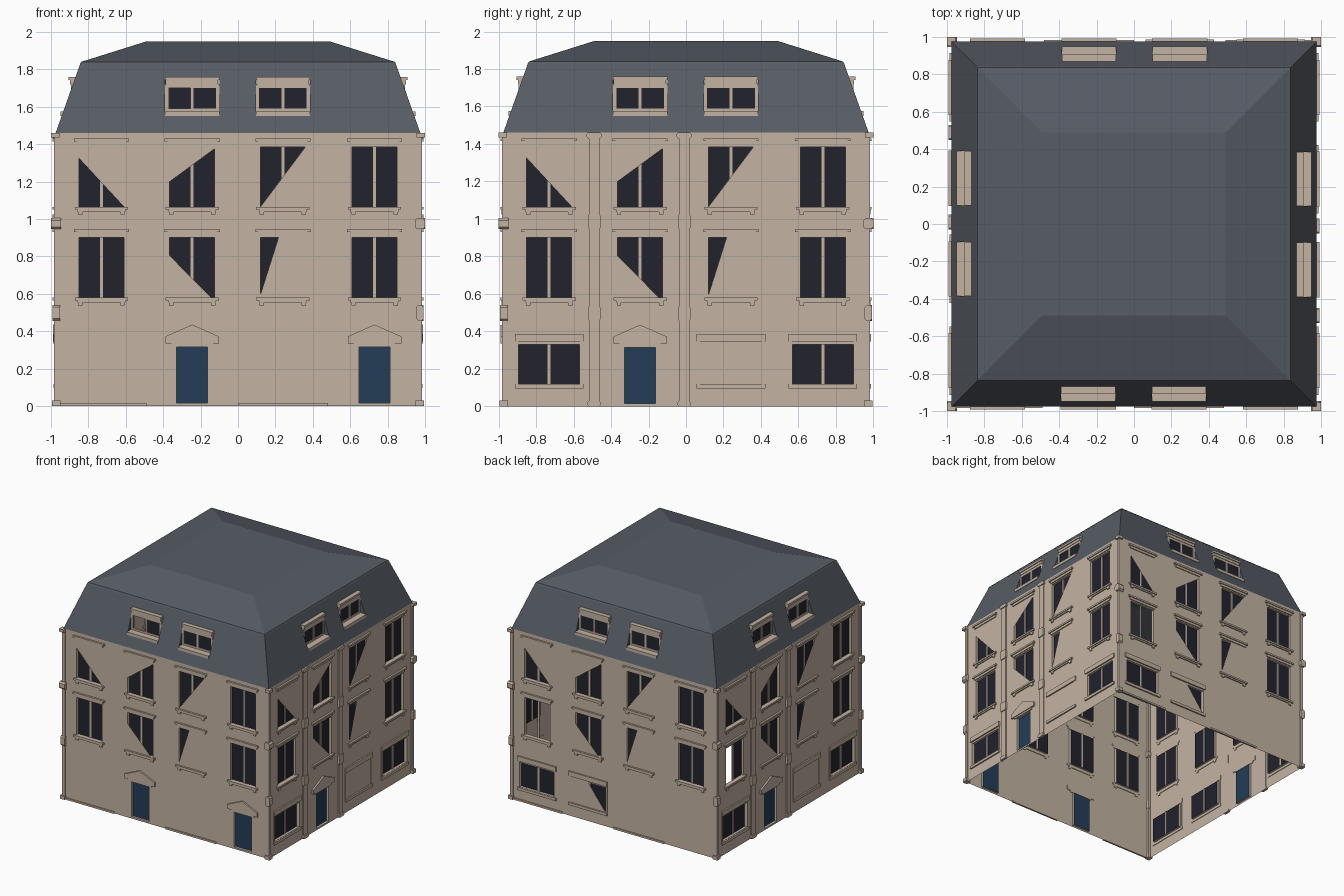
import bpy, bmesh, math
from mathutils import Matrix

if "Cube" in bpy.data.objects:
    bpy.data.objects.remove(bpy.data.objects["Cube"])

W = 0.975                      # wall distance from centre
EAVE, KNEE, TOP = 1.46, 1.84, 1.95
COLS = [-0.73, -0.245, 0.24, 0.73]


def material(name, rgb):
    m = bpy.data.materials.new(name)
    m.diffuse_color = (*rgb, 1)
    m.use_nodes = True
    m.node_tree.nodes["Principled BSDF"].inputs["Base Color"].default_value = m.diffuse_color
    return m


STONE = material("tan_stone", (0.55, 0.45, 0.36))
SLATE = material("grey_slate", (0.095, 0.108, 0.13))
GLASS = material("dark_glass", (0.016, 0.016, 0.027))
BLUE = material("blue_door", (0.017, 0.047, 0.095))

parts = {}


def part(name, mat):
    if name not in parts:
        parts[name] = (bmesh.new(), mat)
    return parts[name][0]


# side k: 0 front, 1 right, 2 back, 3 left; u runs left to right, d outward
def place(k, u, d, z):
    return Matrix.Rotation(k * math.pi / 2, 4, 'Z') @ Matrix.Translation((u, -d, z)).to_translation()


def face(bm, k, pts):
    return bm.faces.new([bm.verts.new(place(k, *p)) for p in pts])


def prism(bm, k, poly, d0, d1):
    """Outline in (u, z), counter-clockwise from outside, between two depths."""
    front = [bm.verts.new(place(k, u, d1, z)) for u, z in poly]
    back = [bm.verts.new(place(k, u, d0, z)) for u, z in poly]
    bm.faces.new(front)
    bm.faces.new(back[::-1])
    n = len(poly)
    for i in range(n):
        j = (i + 1) % n
        bm.faces.new((front[i], back[i], back[j], front[j]))


def box(bm, k, u0, u1, z0, z1, d0, d1):
    prism(bm, k, [(u0, z0), (u1, z0), (u1, z1), (u0, z1)], d0, d1)


def block(bm, k, u, w, z0, z1, d0, d1, c=0.012):
    """Box with chamfered corners, used for bands on the pilasters."""
    a, b = u - w / 2, u + w / 2
    prism(bm, k, [(a + c, z0), (b - c, z0), (b, z0 + c), (b, z1 - c),
                  (b - c, z1), (a + c, z1), (a, z1 - c), (a, z0 + c)], d0, d1)


def sheet(bm, k, z0, z1, half, holes):
    """Flat or sloped sheet with rectangular holes; half(z) is its depth and half width."""
    us = sorted({-9, 9} | {h[0] for h in holes} | {h[1] for h in holes})
    zs = sorted({z0, z1} | {h[2] for h in holes} | {h[3] for h in holes})
    for a, b in zip(us, us[1:]):
        for c, d in zip(zs, zs[1:]):
            um, zm = (a + b) / 2, (c + d) / 2
            if any(h[0] < um < h[1] and h[2] < zm < h[3] for h in holes):
                continue
            face(bm, k, [(max(-half(z), min(half(z), u)), half(z), z)
                         for u, z in ((a, c), (b, c), (b, d), (a, d))])


def opening(k, r, depth):
    """Reveal faces around a hole."""
    u0, u1, z0, z1 = r
    ring = [(u0, z0), (u1, z0), (u1, z1), (u0, z1)]
    for i in range(4):
        (a, b), (c, d) = ring[i], ring[(i + 1) % 4]
        face(part("window_reveals", STONE), k, [(a, W, b), (a, depth, b), (c, depth, d), (c, W, d)])


def panes(k, r, depth, skip=()):
    u0, u1, z0, z1 = r
    m = (u0 + u1) / 2
    for i, (a, b) in enumerate(((u0, m), (m, u1))):
        if i not in skip:
            face(part("window_panes", GLASS), k, [(a, depth, z0), (b, depth, z0), (b, depth, z1), (a, depth, z1)])
    box(part("mullions", STONE), k, m - 0.008, m + 0.008, z0, z1, depth - 0.004, depth + 0.006)


def cover(k, r, poly):
    """Wall piece closing part of a window hole, in 0..1 coordinates."""
    u0, u1, z0, z1 = r
    face(part("walls", STONE), k, [(u0 + (u1 - u0) * s, W, z0 + (z1 - z0) * t) for s, t in poly])


def window_trim(k, c, w, z0, z1):
    top, sill = part("lintels", STONE), part("sills", STONE)
    box(top, k, c - w / 2 + .015, c + w / 2 - .015, z1 + .01, z1 + .03, W - .005, W + .008)
    box(top, k, c - w / 2, c + w / 2, z1 + .03, z1 + .045, W - .005, W + .016)
    box(sill, k, c - w / 2 + .005, c + w / 2 - .005, z0 - .015, z0, W - .005, W + .016)
    box(sill, k, c - w / 2 + .02, c + w / 2 - .02, z0 - .027, z0 - .015, W - .005, W + .009)
    for s in (-1, 1):
        u = c + s * (w / 2 - .035)
        box(sill, k, u - .012, u + .012, z0 - .042, z0 - .027, W - .005, W + .009)


COVERS = {(1, 0): [(0, .81), (1, 0), (1, 1), (0, 1)],
          (1, 1): [(0, .42), (1, .97), (1, 1), (0, 1)],
          (1, 2): [(0, 0), (1, 0), (1, 1)],
          (0, 1): [(0, 0), (.92, 0), (0, .7)],
          (0, 2): [(0, .05), (0, 0), (1, 0), (1, 1), (.4, 1)]}
FULL = [(0, 0), (1, 0), (1, 1), (0, 1)]
# ground floor of each side: door columns, then wide window columns with covers
DOORS = {0: (1, 3), 1: (1,), 2: (), 3: (1,)}
WIDE = {0: {}, 1: {0: None, 2: FULL, 3: None},
        2: {0: None, 1: [(0, 0), (1, 0), (.5, 1), (0, 1)]}, 3: {0: None, 2: FULL, 3: None}}
MISSING = {(2, 0, 0): (0, 1), (3, 0, 0): (0,)}


def slope(z):
    return W - 0.135 * (z - EAVE) / (KNEE - EAVE)


for k in range(4):
    holes = []
    # upper windows
    for row, (z0, z1) in enumerate(((.58, .90), (1.065, 1.385))):
        for i, c in enumerate(COLS):
            r = (c - .12, c + .12, z0, z1)
            holes.append(r)
            opening(k, r, W - .022)
            panes(k, r, W - .022, MISSING.get((k, row, i), ()))
            window_trim(k, c, .295, z0, z1)
            if (row, i) in COVERS:
                cover(k, r, COVERS[row, i])
    # wide ground floor windows
    for i, closed in WIDE[k].items():
        c = COLS[i]
        r = (c - .163, c + .163, .12, .33)
        holes.append(r)
        opening(k, r, W - .022)
        panes(k, r, W - .022)
        frame = part("ground_window_frames", STONE)
        box(frame, k, c - .183, c + .183, .345, .385, W - .005, W + .012)
        box(frame, k, c - .183, c + .183, .095, .118, W - .005, W + .012)
        for s in (-1, 1):
            box(frame, k, c + s * .172 - .008, c + s * .172 + .008, .118, .345, W - .005, W + .004)
        if closed:
            cover(k, r, closed)
    # doors with pediments
    for i in DOORS[k]:
        c = COLS[i]
        r = (c - .083, c + .083, .015, .315)
        holes.append(r)
        opening(k, r, W - .02)
        face(part("doors", BLUE), k, [(r[0], W - .02, .015), (r[1], W - .02, .015),
                                      (r[1], W - .02, .315), (r[0], W - .02, .315)])
        ped = part("door_pediments", STONE)
        box(ped, k, c - .11, c + .11, .32, .335, W - .005, W + .008)
        prism(ped, k, [(c - .143, .335), (c + .143, .335), (c + .143, .372),
                       (c, .435), (c - .143, .372)], W - .005, W + .014)
    sheet(part("walls", STONE), k, 0, EAVE, lambda z: W, holes)

    # pilasters on the two flanks
    if k in (1, 3):
        pil = part("pilasters", STONE)
        for u in (-.49, -.01):
            box(pil, k, u - .028, u + .028, 0, EAVE, W - .005, W + .009)
            for z0, z1, w in ((0, .03, .07), (.455, .535, .066), (.945, 1.025, .066), (1.43, EAVE, .08)):
                block(pil, k, u, w, z0, z1, W - .005, W + .017, .008)
    # plinth strips
    if k in (0, 2):
        for a, b in ((-.97, -.49), (0, .48)):
            box(part("plinths", STONE), k, a, b, 0, .015, W - .005, W + .01)
    # corner post at the right end of each side
    post = part("corner_posts", STONE)
    box(post, k, W - .02, W + .008, 0, EAVE, W - .02, W + .008)
    box(post, k, .95, .995, 0, .03, .95, .995)
    block(post, k, .973, .054, .945, 1.005, .946, 1.0)
    block(post, k, .973, .04, .455, .54, .953, .993)
    box(post, k, .955, 1.0, 1.435, EAVE, .955, 1.0)

    # mansard slope with dormer recesses
    roof = part("roof", SLATE)
    dormers = [(c - .145, c + .145, 1.55, 1.76) for c in COLS[1:3]]
    sheet(roof, k, EAVE, KNEE - .012, slope, dormers)
    face(roof, k, [(-.845, .845, KNEE - .012), (.845, .845, KNEE - .012), (.838, .838, KNEE), (-.838, .838, KNEE)])
    face(roof, k, [(-.838, .838, KNEE), (.838, .838, KNEE), (.488, .488, TOP), (-.488, .488, TOP)])
    for i, (a, b, z0, z1) in enumerate(dormers):
        d = .887
        dorm = part("dormer_frames", STONE)
        box(dorm, k, a, b, z0, z0 + .025, d - .01, .948)
        box(dorm, k, a, b, z1 - .018, z1, .85, .905)
        box(dorm, k, a + .008, b - .008, z1 - .04, z1 - .018, .86, .897)
        box(dorm, k, a, b, z0 + .025, z0 + .04, d - .01, d + .006)
        box(dorm, k, a, b, 1.70, 1.722, d - .01, d + .006)
        for u in (a, b - .018):
            box(dorm, k, u, u + .018, z0 + .025, 1.722, d - .01, d + .006)
        panes(k, (a + .018, b - .018, z0 + .04, 1.70), d, (0,) if (k, i) == (0, 0) else ())
        for u in (a, b):
            cheek = [(u, d, z0 + .025), (u, slope(z0 + .025), z0 + .025), (u, d, 1.708)]
            face(part("dormer_cheeks", SLATE), k, cheek if u == a else cheek[::-1])

# flat roof top
face(part("roof", SLATE), 0, [(-.488, .488, TOP), (.488, .488, TOP), (.488, -.488, TOP), (-.488, -.488, TOP)])

for name, (bm, mat) in parts.items():
    bmesh.ops.remove_doubles(bm, verts=bm.verts, dist=1e-5)
    mesh = bpy.data.meshes.new(name)
    bm.to_mesh(mesh)
    bm.free()
    mesh.materials.append(mat)
    bpy.context.collection.objects.link(bpy.data.objects.new(name, mesh))
